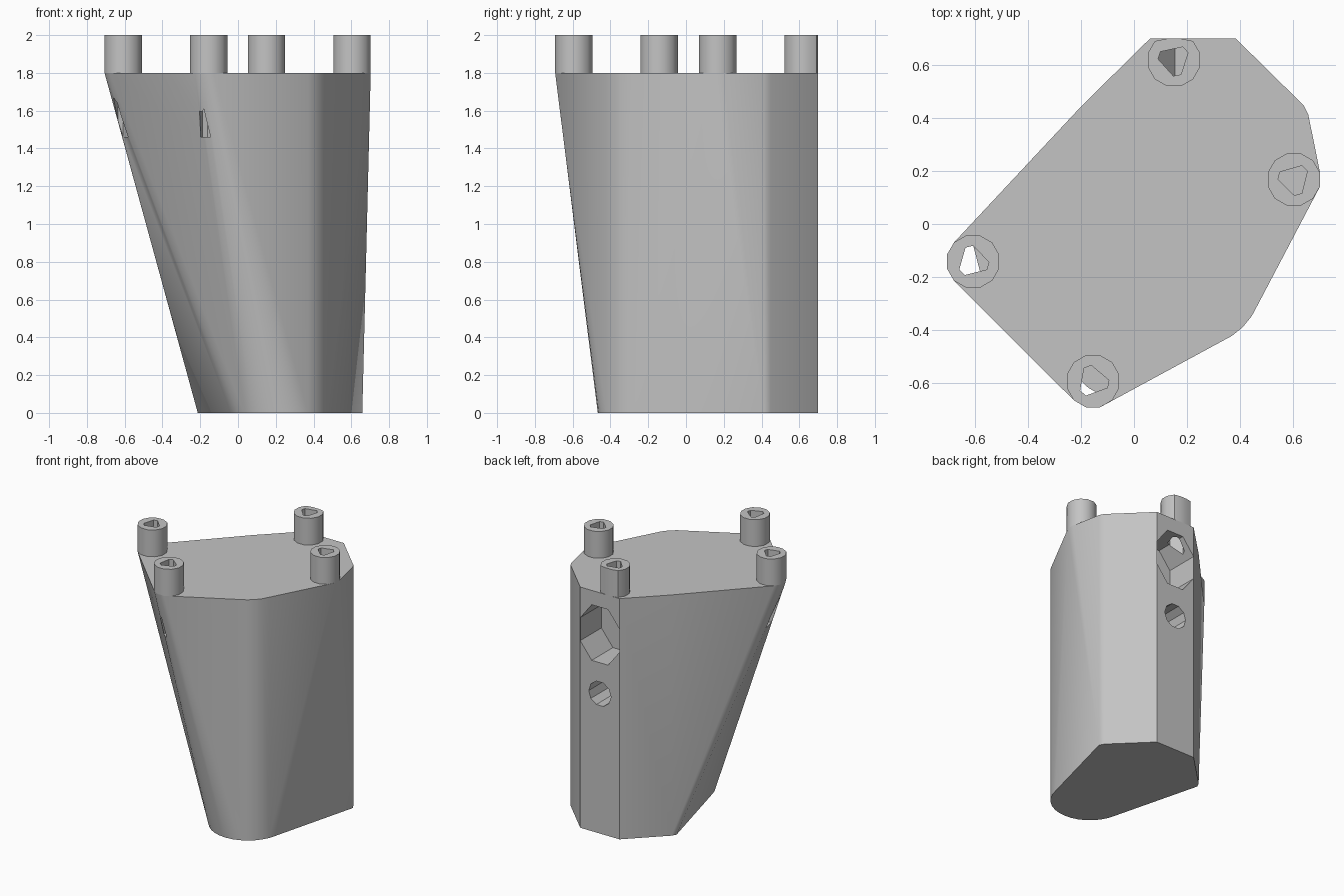
import bpy, bmesh
from math import radians, cos, sin, pi
from mathutils import Vector

cube = bpy.data.objects.get("Cube")
if cube:
    bpy.data.objects.remove(cube, do_unlink=True)

TOP, POST_TOP, HOLE_FLOOR = 1.8, 2.0, 1.46
BACK_Y, MID_X = 0.70, 0.2225
POST_R = 0.102

grey = bpy.data.materials.new("plain grey")
grey.use_nodes = True
grey.diffuse_color = (0.55, 0.55, 0.55, 1)
grey.node_tree.nodes["Principled BSDF"].inputs["Base Color"].default_value = (0.55, 0.55, 0.55, 1)


def circle(cx, cy, r, n, start=0.0):
    return [(cx + r * cos(start + 2 * pi * i / n), cy + r * sin(start + 2 * pi * i / n))
            for i in range(n)]


def hull_object(name, points):
    """Convex solid wrapped around a set of points."""
    bm = bmesh.new()
    for p in points:
        bm.verts.new(p)
    bmesh.ops.remove_doubles(bm, verts=bm.verts, dist=0.0005)
    res = bmesh.ops.convex_hull(bm, input=bm.verts)
    loose = {g for g in res["geom_interior"] + res["geom_unused"]
             if isinstance(g, bmesh.types.BMVert)}
    bmesh.ops.delete(bm, geom=list(loose), context="VERTS")
    bmesh.ops.dissolve_limit(bm, angle_limit=radians(0.3), verts=bm.verts, edges=bm.edges)
    bmesh.ops.recalc_face_normals(bm, faces=bm.faces)
    mesh = bpy.data.meshes.new(name)
    bm.to_mesh(mesh)
    bm.free()
    mesh.materials.append(grey)
    ob = bpy.data.objects.new(name, mesh)
    bpy.context.collection.objects.link(ob)
    return ob


def prism(name, outline, z0, z1):
    return hull_object(name, [(x, y, z) for x, y in outline for z in (z0, z1)])


def back_prism(name, outline, depth):
    """Prism sunk into the back face; outline is in x and z."""
    return hull_object(name, [(x, y, z) for x, z in outline
                              for y in (BACK_Y - depth, BACK_Y + 0.1)])


def activate(ob):
    bpy.ops.object.select_all(action="DESELECT")
    ob.select_set(True)
    bpy.context.view_layer.objects.active = ob


def cut(ob, cutter):
    activate(ob)
    mod = ob.modifiers.new("cut", "BOOLEAN")
    mod.operation = "DIFFERENCE"
    mod.solver = "EXACT"
    mod.object = cutter
    bpy.ops.object.modifier_apply(modifier=mod.name)


# Foot outline: chamfered back corners and a rounded front, mirrored about MID_X
half = [(0.1625, BACK_Y), (0.4175, 0.449), (0.4355, 0.415)]
foot = [(MID_X + s * x, y) for x, y in half for s in (-1, 1)]
foot += circle(MID_X, -0.2, 0.267, 32)

# Post positions and the turn of each three-cornered socket
posts = {
    "right_post": (0.604, 0.168, 46),
    "back_post": (0.151, 0.619, 42),
    "left_post": (-0.608, -0.142, 104),
    "front_post": (-0.155, -0.594, 110),
}


def post_ring(x, y):
    return circle(x, y, POST_R, 12, pi / 12)


# Body: upright foot outline flared at the top to reach the posts
points = [(x, y, z) for x, y in foot for z in (0, TOP)]
for name, (x, y, turn) in posts.items():
    if name != "back_post":
        points += [(px, py, TOP) for px, py in post_ring(x, y)]
body = hull_object("body", points)

parts, cutters = [body], []

# Posts with blind sockets running down into the body
for name, (x, y, turn) in posts.items():
    ring = [(px, min(py, BACK_Y)) for px, py in post_ring(x, y)]
    post = prism(name, ring, TOP, POST_TOP)
    socket_outline = []
    for k in range(3):
        for off in (-14, 14):
            a = radians(turn + 120 * k + off)
            socket_outline.append((x + 0.06 * cos(a), y + 0.06 * sin(a)))
    socket = prism(name + "_socket", socket_outline, HOLE_FLOOR, POST_TOP + 0.1)
    cut(post, socket)
    cut(body, socket)
    parts.append(post)
    cutters.append(socket)

# Large eight-sided recess and the small round hole beneath it
recess = back_prism("recess", [(MID_X + 0.78 * (x - MID_X), z) for x, z in
                               circle(MID_X, 1.485, 0.225, 8, pi / 8)], 0.25)
small_hole = back_prism("small_hole", circle(MID_X, 1.045, 0.092, 10), 0.25)
for c in (recess, small_hole):
    cut(body, c)
    cutters.append(c)

for c in cutters:
    bpy.data.objects.remove(c, do_unlink=True)

# Smooth rounded walls, crisp corners
for ob in parts:
    activate(ob)
    bpy.ops.object.shade_smooth_by_angle(angle=radians(35))
